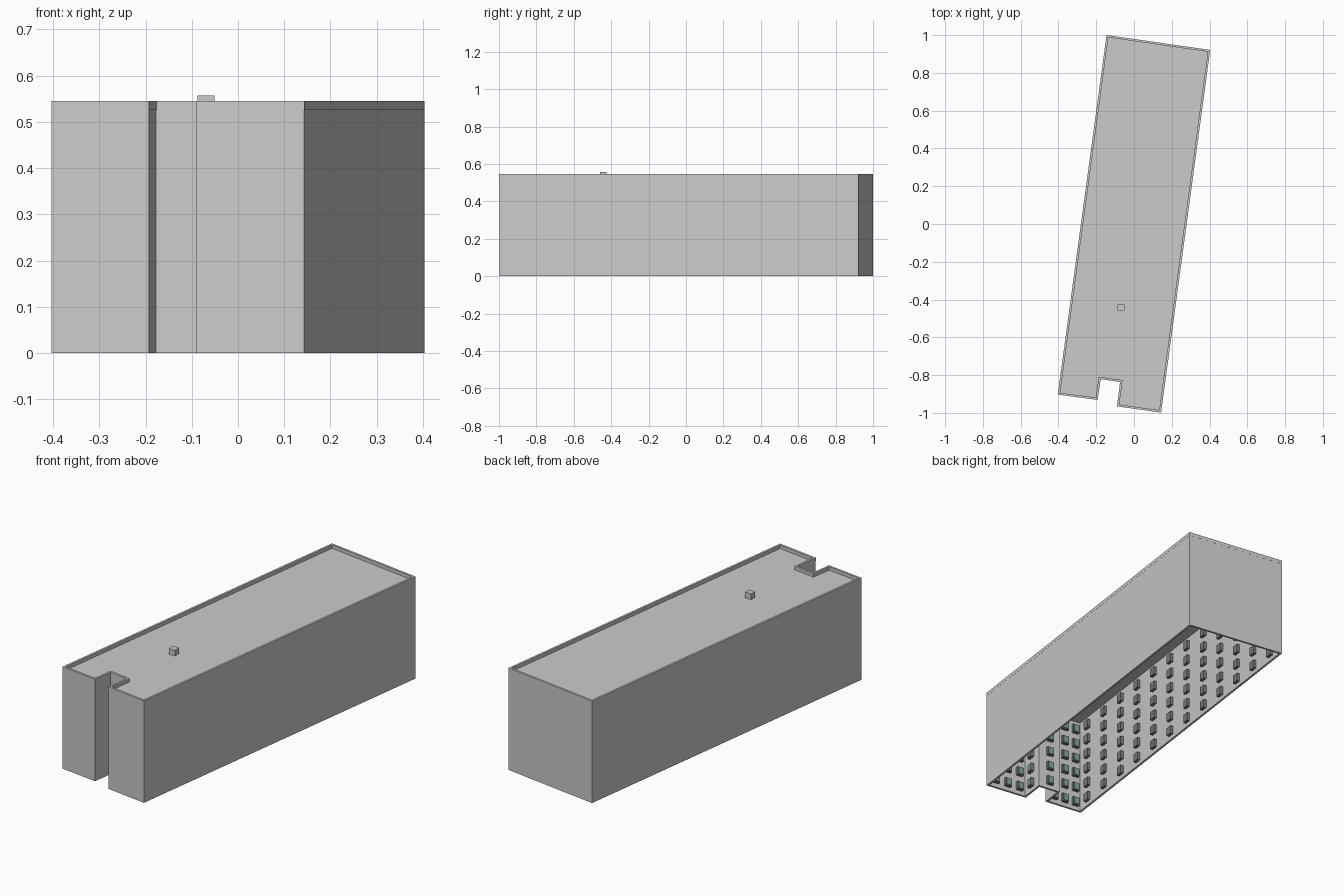
import bpy, bmesh, math
from mathutils import Vector, Matrix

if "Cube" in bpy.data.objects:
    bpy.data.objects.remove(bpy.data.objects["Cube"])

# Footprint, counter-clockwise, with the entrance notch at the front
FOOT = [Vector(p) for p in [(-0.403, -0.903), (-0.193, -0.931), (-0.177, -0.821),
        (-0.073, -0.836), (-0.09, -0.965), (0.143, -0.998), (0.403, 0.921), (-0.145, 1.0)]]
TOP, ROOF, WALL = 0.545, 0.526, 0.011


def material(name, rgb):
    m = bpy.data.materials.new(name)
    m.diffuse_color = (*rgb, 1)
    m.use_nodes = True
    m.node_tree.nodes["Principled BSDF"].inputs["Base Color"].default_value = m.diffuse_color
    return m


def inset(poly, d):
    out = []
    for i, p in enumerate(poly):
        a = (p - poly[i - 1]).normalized()
        b = (poly[(i + 1) % len(poly)] - p).normalized()
        na, nb = Vector((-a.y, a.x)), Vector((-b.y, b.x))
        out.append(p + (na + nb) * d / (1 + na.dot(nb)))
    return out


def finish(name, bm, mat=None):
    bmesh.ops.recalc_face_normals(bm, faces=bm.faces)
    me = bpy.data.meshes.new(name)
    bm.to_mesh(me)
    bm.free()
    if mat:
        me.materials.append(mat)
    ob = bpy.data.objects.new(name, me)
    bpy.context.collection.objects.link(ob)
    return ob


def ring(name, outer, inner, z0, z1, mat=None):
    bm = bmesh.new()
    loops = [[bm.verts.new((p.x, p.y, z)) for p in poly]
             for poly, z in ((outer, z0), (outer, z1), (inner, z1), (inner, z0))]
    n = len(outer)
    for k in range(4):
        a, b = loops[k], loops[(k + 1) % 4]
        for i in range(n):
            j = (i + 1) % n
            bm.faces.new((a[i], a[j], b[j], b[i]))
    return finish(name, bm, mat)


def slab(name, poly, z0, z1, mat=None):
    bm = bmesh.new()
    f = bm.faces.new([bm.verts.new((p.x, p.y, z0)) for p in poly])
    ext = bmesh.ops.extrude_face_region(bm, geom=[f], use_keep_orig=True)["geom"]
    bmesh.ops.translate(bm, vec=(0, 0, z1 - z0),
                        verts=[v for v in ext if isinstance(v, bmesh.types.BMVert)])
    return finish(name, bm, mat)


def add_box(bm, centre, size, angle=0.0):
    m = Matrix.Translation(centre) @ Matrix.Rotation(angle, 4, 'Z') @ Matrix.Diagonal((*size, 1))
    bmesh.ops.create_cube(bm, size=1, matrix=m)


roof_mat = material("roof_grey", (0.55, 0.57, 0.54))
dark_mat = material("window_dark", (0.2, 0.2, 0.2))
teal_mat = material("window_teal", (0.2, 0.33, 0.32))

# Outer walls (open underneath), parapet and roof
inner = inset(FOOT, WALL)
ring("walls", FOOT, inner, 0, ROOF)
ring("parapet", inset(FOOT, -0.0005), inner, ROOF, TOP, roof_mat)
slab("roof", inset(FOOT, WALL - 0.001), ROOF - 0.008, ROOF, roof_mat)

# Rooftop vent box
bm = bmesh.new()
add_box(bm, (-0.069, -0.442, (ROOF + 0.557) / 2), (0.037, 0.034, 0.557 - ROOF))
finish("roof_vent", bm, roof_mat)

# Window recesses on the inner side of each wall: six floors
COLUMNS = [3, 1, 1, 1, 3, 12, 4, 12]
frames, panes = bmesh.new(), bmesh.new()
for i, cols in enumerate(COLUMNS):
    a, b = inner[i], inner[(i + 1) % len(inner)]
    d = (b - a).normalized()
    n = Vector((-d.y, d.x))
    ang = math.atan2(d.y, d.x)
    for c in range(cols):
        p = a.lerp(b, (c + 0.5) / cols)
        for floor in range(6):
            z = 0.045 + 0.085 * floor
            q = p + n * 0.008
            add_box(frames, (q.x, q.y, z), (0.036, 0.016, 0.045), ang)
            q = p + n * 0.017
            if i < 5:
                add_box(panes, (q.x, q.y, z), (0.028, 0.004, 0.036), ang)
finish("window_recesses", frames, dark_mat)
finish("window_panes", panes, teal_mat)
